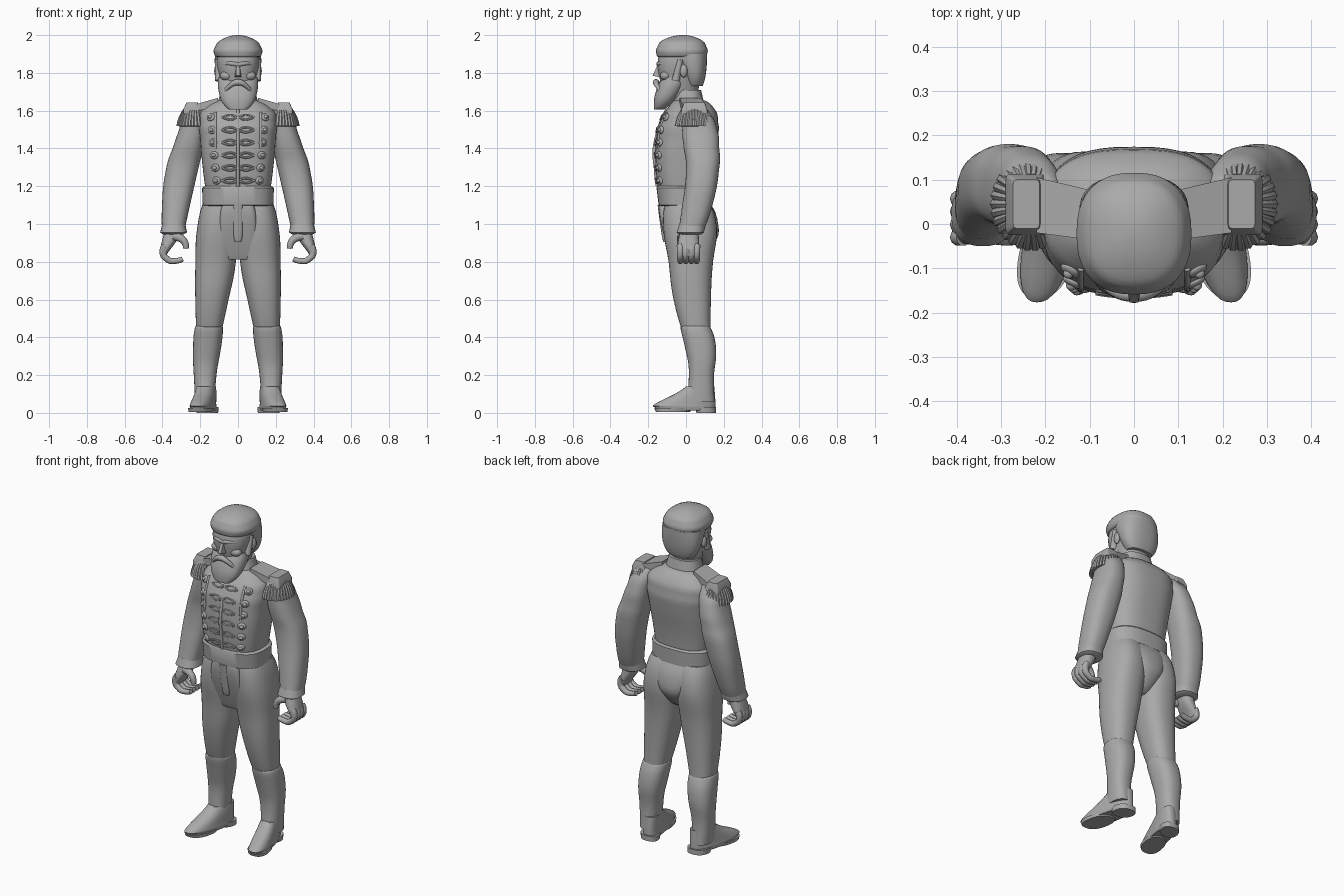
import bpy, bmesh
from math import sin, cos, pi, radians, copysign
from mathutils import Vector, Matrix
from mathutils.bvhtree import BVHTree

if "Cube" in bpy.data.objects:
    bpy.data.objects.remove(bpy.data.objects["Cube"])

grey = bpy.data.materials.new("plain grey")
grey.use_nodes = True
grey.diffuse_color = (0.4, 0.4, 0.4, 1)
grey.node_tree.nodes["Principled BSDF"].inputs["Base Color"].default_value = grey.diffuse_color


def finish(name, bm, angle=40):
    bmesh.ops.recalc_face_normals(bm, faces=bm.faces)
    mesh = bpy.data.meshes.new(name)
    bm.to_mesh(mesh)
    bm.free()
    mesh.materials.append(grey)
    mesh.shade_smooth()
    mesh.set_sharp_from_angle(angle=radians(angle))
    part = bpy.data.objects.new(name, mesh)
    bpy.context.collection.objects.link(part)
    return part


def spline(keys, steps):
    """Smooth curve through a list of equal-length tuples."""
    keys = [Vector(key) for key in keys]
    path = []
    for i in range(len(keys) - 1):
        before, start, end = keys[max(i - 1, 0)], keys[i], keys[i + 1]
        after = keys[min(i + 2, len(keys) - 1)]
        for j in range(steps):
            t = j / steps
            near, far = start + (end - before) * t / 2, end + (after - start) * (t - 1) / 2
            blend = t * t * (3 - 2 * t)
            path.append(near.lerp(far, blend))
    return path + [keys[-1]]


def skin(name, loops, angle=40):
    """Closed surface through rings of points."""
    bm = bmesh.new()
    rings = [[bm.verts.new(point) for point in loop] for loop in loops]
    for low, high in zip(rings, rings[1:]):
        for k in range(len(low)):
            bm.faces.new((low[k], low[k - 1], high[k - 1], high[k]))
    bm.faces.new(rings[0])
    bm.faces.new(rings[-1])
    return finish(name, bm, angle)


def ring(z, wide, front, back, x=0):
    return z, wide, front, back, x


def loft(name, *rings, square=2.4, side=1, steps=4, sides=40, skew=0):
    """Upright form through level rounded rings."""
    loops = []
    for z, wide, front, back, middle in spline(rings, steps):
        loop = []
        for k in range(sides):
            c, d = cos(2 * pi * k / sides), sin(2 * pi * k / sides)
            x = middle + wide * copysign(abs(c) ** (2 / square), c)
            y = (front + back) / 2 + (back - front) / 2 * copysign(abs(d) ** (2 / square), d)
            loop.append((side * (x - skew * y), y, z))
        loops.append(loop)
    return skin(name, loops)


def tube(name, *points, thick, tip, side=1, sides=10, steps=4):
    """Round rod along a smooth path, tapering to its tip."""
    path = spline(points, steps)
    last = len(path) - 1
    loops = []
    for i, centre in enumerate(path):
        along = (path[min(i + 1, last)] - path[max(i - 1, 0)]).normalized()
        across = along.cross(Vector((0, 1, 0.01))).normalized()
        up = along.cross(across)
        radius = thick + (tip - thick) * i / last
        turns = [2 * pi * k / sides for k in range(sides)]
        loops.append([centre + radius * (across * cos(a) + up * sin(a)) for a in turns])
    return skin(name, [[(side * p.x, p.y, p.z) for p in loop] for loop in loops], 50)


def hull(name, points):
    bm = bmesh.new()
    for point in points:
        bm.verts.new(point)
    bmesh.ops.convex_hull(bm, input=bm.verts)
    return finish(name, bm, 25)


def blob(name, centre, size, facing=Matrix()):
    bm = bmesh.new()
    place = Matrix.Translation(centre) @ facing @ Matrix.Diagonal((*size, 1))
    bmesh.ops.create_uvsphere(bm, u_segments=16, v_segments=10, radius=1, matrix=place)
    return finish(name, bm)


# Jacket, belt and collar
jacket = loft("jacket", ring(z=1.17, wide=.17, front=-.145, back=.125), ring(z=1.3, wide=.187, front=-.16, back=.14),
              ring(z=1.45, wide=.2, front=-.158, back=.167), ring(z=1.54, wide=.205, front=-.14, back=.17),
              ring(z=1.61, wide=.18, front=-.1, back=.15), ring(z=1.655, wide=.1, front=-.065, back=.1),
              square=2.7, sides=48)
loft("belt", ring(z=1.095, wide=.18, front=-.135, back=.125), ring(z=1.1, wide=.187, front=-.145, back=.135),
     ring(z=1.19, wide=.19, front=-.156, back=.138), ring(z=1.2, wide=.178, front=-.15, back=.13),
     square=2.7, sides=48, steps=1)
loft("collar", ring(z=1.62, wide=.112, front=-.08, back=.1), ring(z=1.71, wide=.09, front=-.055, back=.08))

# Hips, front flap and fly
loft("hips", ring(z=.83, wide=.05, front=-.06, back=.08), ring(z=.9, wide=.085, front=-.08, back=.15),
     ring(z=1, wide=.15, front=-.1, back=.17), ring(z=1.1, wide=.178, front=-.12, back=.135))
loft("front_flap", ring(z=.825, wide=.085, front=-.075, back=0), ring(z=.84, wide=.096, front=-.085, back=0),
     ring(z=1, wide=.1, front=-.132, back=0), ring(z=1.1, wide=.085, front=-.142, back=0), square=6)
loft("fly", ring(z=.91, wide=.01, front=-.116, back=0), ring(z=.94, wide=.026, front=-.128, back=0),
     ring(z=1.1, wide=.028, front=-.15, back=0), square=5)

# Head, hair and beard
loft("face", ring(z=1.66, wide=.07, front=-.1, back=.05), ring(z=1.78, wide=.1, front=-.142, back=.08),
     ring(z=1.9, wide=.11, front=-.14, back=.09), ring(z=1.96, wide=.08, front=-.1, back=.06))
loft("hair", ring(z=1.885, wide=.112, front=-.148, back=.1), ring(z=1.9, wide=.126, front=-.156, back=.112),
     ring(z=1.94, wide=.12, front=-.15, back=.107), ring(z=1.98, wide=.08, front=-.11, back=.07),
     ring(z=2, wide=.015, front=-.03, back=0))
loft("back_hair", ring(z=1.73, wide=.08, front=0, back=.088), ring(z=1.8, wide=.116, front=-.025, back=.106),
     ring(z=1.9, wide=.122, front=-.08, back=.112))
loft("beard", ring(z=1.607, wide=.035, front=-.165, back=-.125), ring(z=1.625, wide=.07, front=-.17, back=-.09),
     ring(z=1.7, wide=.102, front=-.16, back=-.02), ring(z=1.775, wide=.104, front=-.125, back=.01))
hull("nose", [(x * wide, y, z) for x in (-1, 1) for wide, y, z in
              ((.011, -.13, 1.85), (.009, -.152, 1.84), (.02, -.13, 1.775), (.01, -.177, 1.785))])
tube("placket", (0, -.15, 1.2), (0, -.162, 1.3), (0, -.16, 1.45), (0, -.1, 1.61), thick=.01, tip=.008)

# Chest surface that the trim is laid on
chest = BVHTree.FromPolygons([v.co for v in jacket.data.vertices],
                             [tuple(face.vertices) for face in jacket.data.polygons])


def on_chest(x, z):
    return chest.ray_cast(Vector((x, -1, z)), Vector((0, 1, 0)))[:2]


for label, side in (("left", 1), ("right", -1)):
    # Facial features
    tube(label + "_brow", (0, -.142, 1.842), (.045, -.14, 1.85), (.09, -.098, 1.842), thick=.013, tip=.008, side=side)
    blob(label + "_eye", (side * .042, -.128, 1.822), (.02, .012, .008))
    blob(label + "_cheek", (side * .06, -.108, 1.785), (.036, .03, .026))
    blob(label + "_ear", (side * .112, -.012, 1.81), (.014, .02, .034))
    tube(label + "_sideburn", (.108, -.03, 1.87), (.1, -.055, 1.76), thick=.014, tip=.022, side=side)
    tube(label + "_moustache", (0, -.158, 1.75), (.035, -.156, 1.738), (.075, -.13, 1.695),
         thick=.018, tip=.008, side=side)

    # Lapels, buttons and braid
    tube(label + "_lapel_edge", *[on_chest(side * .12, z)[0] for z in (1.4, 1.5, 1.59)], thick=.007, tip=.007)
    for row in range(6):
        z = 1.23 + .067 * row
        spot, normal = on_chest(side * (.114 + .006 * row), z)
        facing = normal.to_track_quat("Z", "Y").to_matrix().to_4x4()
        blob(f"{label}_button_{row}", spot, (.024, .021, .011), facing)
        blob(f"{label}_button_stud_{row}", spot + normal * .008, (.012, .012, .01))
        for bend in (-.013, .013):
            knot = [on_chest(side * x, z + rise)[0] for x, rise in ((.008, 0), (.04, bend), (.085, 0))]
            tube(f"{label}_braid_{row}", *knot, thick=.006, tip=.006, sides=6)

    # Sleeves and cuffs
    loft(label + "_sleeve", ring(z=1.62, x=.2, wide=.03, front=.02, back=.09),
         ring(z=1.58, x=.222, wide=.063, front=-.015, back=.13), ring(z=1.5, x=.241, wide=.071, front=-.02, back=.165),
         ring(z=1.4, x=.266, wide=.08, front=-.012, back=.176), ring(z=1.28, x=.298, wide=.085, front=0, back=.174),
         ring(z=1.1, x=.328, wide=.074, front=-.02, back=.14), ring(z=.97, x=.342, wide=.06, front=-.04, back=.095),
         side=side)
    loft(label + "_cuff", ring(z=.945, x=.342, wide=.054, front=-.035, back=.08),
         ring(z=.955, x=.341, wide=.071, front=-.05, back=.095), ring(z=1, x=.34, wide=.061, front=-.035, back=.105),
         side=side, steps=1)

    # Hands curled to grip
    loft(label + "_palm", ring(z=.97, x=.348, wide=.037, front=-.025, back=.065),
         ring(z=.92, x=.36, wide=.04, front=-.04, back=.068), ring(z=.85, x=.391, wide=.021, front=-.045, back=.068),
         ring(z=.825, x=.388, wide=.012, front=-.035, back=.06), side=side)
    for finger in range(4):
        y = -.03 + .029 * finger
        tube(f"{label}_finger_{finger}", (.385, y, .885), (.397, y, .85), (.375, y, .815), (.335, y, .804),
             (.293, y, .815), thick=.02, tip=.014, side=side)
    tube(label + "_thumb", (.34, -.02, .935), (.29, -.03, .915), (.275, -.03, .87), thick=.024, tip=.015, side=side)

    # Shoulder boards with fringe
    hull(label + "_shoulder_strap", [(side * x, y, z - drop) for drop in (0, .04) for x, z, front, back in
                                     ((.105, 1.668, -.035, .078), (.22, 1.635, -.02, .105)) for y in (front, back)])
    loft(label + "_shoulder_pad", ring(z=1.585, x=.245, wide=.045, front=-.025, back=.113),
         ring(z=1.605, x=.245, wide=.045, front=-.025, back=.113), ring(z=1.643, x=.243, wide=.03, front=-.01, back=.1),
         square=10, side=side, steps=1)
    loft(label + "_fringe_core", ring(z=1.525, x=.239, wide=.069, front=-.043, back=.133),
         ring(z=1.6, x=.23, wide=.05, front=-.015, back=.105), side=side, steps=1)
    for strand in range(19):
        turn = radians(12 * strand - 108)
        fall = [(.232 + spread * cos(turn), .045 + (spread + .013) * sin(turn), z)
                for spread, z in ((.05, 1.605), (.072, 1.565), (.082, 1.518))]
        tube(f"{label}_fringe_{strand}", *fall, thick=.008, tip=.012, side=side, sides=6, steps=2)

    # Trouser legs
    loft(label + "_trouser_leg", ring(z=1.11, x=.093, wide=.093, front=-.11, back=.125),
         ring(z=.98, x=.108, wide=.108, front=-.12, back=.163), ring(z=.8, x=.118, wide=.107, front=-.092, back=.143),
         ring(z=.6, x=.138, wide=.088, front=-.066, back=.132), ring(z=.42, x=.155, wide=.065, front=-.015, back=.13),
         side=side)

    # Boots with soles and heels
    loft(label + "_boot_shaft", ring(z=.448, x=.155, wide=.065, front=-.015, back=.12),
         ring(z=.443, x=.155, wide=.075, front=-.028, back=.134), ring(z=.33, x=.165, wide=.073, front=-.002, back=.16),
         ring(z=.2, x=.174, wide=.06, front=.015, back=.148), ring(z=.06, x=.174, wide=.052, front=0, back=.152),
         side=side)
    loft(label + "_boot_foot", ring(z=.012, x=.183, wide=.055, front=-.155, back=.15),
         ring(z=.03, x=.183, wide=.059, front=-.166, back=.155), ring(z=.05, x=.183, wide=.057, front=-.16, back=.156),
         ring(z=.1, x=.182, wide=.052, front=-.06, back=.153), ring(z=.14, x=.182, wide=.047, front=0, back=.15),
         side=side, skew=.2)
    loft(label + "_sole", ring(z=.006, x=.183, wide=.061, front=-.16, back=.02),
         ring(z=.025, x=.183, wide=.063, front=-.168, back=.04), side=side, steps=1, skew=.2)
    loft(label + "_heel", ring(z=0, x=.184, wide=.056, front=.055, back=.16),
         ring(z=.03, x=.184, wide=.058, front=.05, back=.16), side=side, steps=1, skew=.2)
